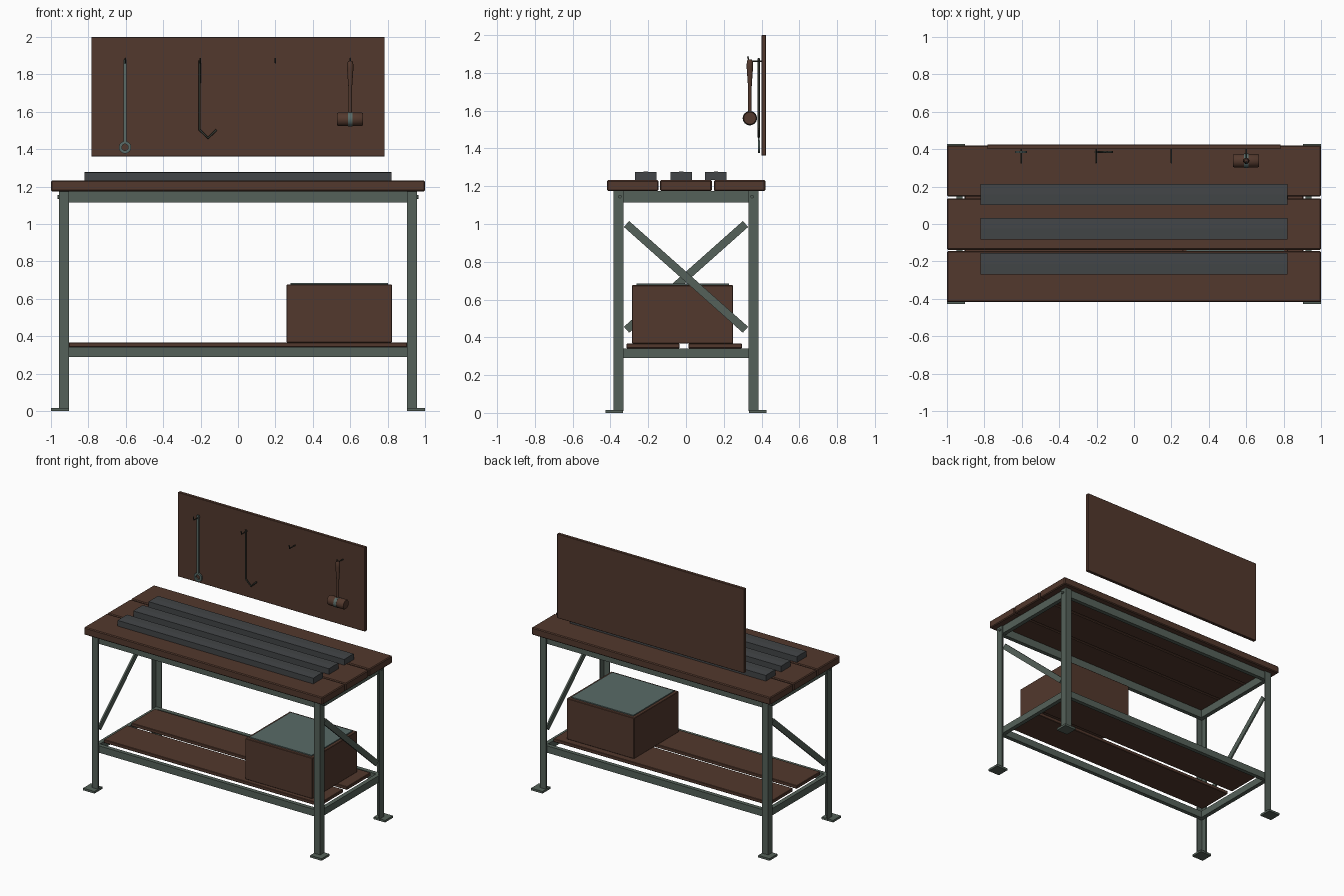
import bpy, bmesh, math
from mathutils import Vector, Matrix

old = bpy.data.objects.get("Cube")
if old:
    bpy.data.objects.remove(old, do_unlink=True)


def material(name, r, g, b):
    m = bpy.data.materials.new(name)
    m.use_nodes = True
    m.diffuse_color = (r, g, b, 1)
    m.node_tree.nodes["Principled BSDF"].inputs["Base Color"].default_value = (r, g, b, 1)
    return m


WOOD = material("wood", 0.085, 0.04, 0.026)
FRAME = material("green_steel", 0.09, 0.12, 0.10)
DARK = material("dark_steel", 0.055, 0.06, 0.063)
TOOL = material("tool_steel", 0.10, 0.145, 0.135)
HOOK = material("hook_steel", 0.04, 0.045, 0.035)


def finish(name, bm, mat, smooth=False):
    bmesh.ops.recalc_face_normals(bm, faces=bm.faces)
    me = bpy.data.meshes.new(name)
    bm.to_mesh(me)
    bm.free()
    ob = bpy.data.objects.new(name, me)
    bpy.context.collection.objects.link(ob)
    me.materials.append(mat)
    if smooth:
        bpy.ops.object.select_all(action='DESELECT')
        ob.select_set(True)
        bpy.context.view_layer.objects.active = ob
        bpy.ops.object.shade_smooth_by_angle(angle=math.radians(40))
    return ob


def box(name, xs, ys, zs, mat, bevel=0):
    """Box between pairs of limits on each axis."""
    bm = bmesh.new()
    bmesh.ops.create_cube(bm, size=1)
    lims = (xs, ys, zs)
    for v in bm.verts:
        v.co = [(a + b) / 2 + c * (b - a) for (a, b), c in zip(lims, v.co)]
    ob = finish(name, bm, mat)
    if bevel:
        mod = ob.modifiers.new("edge", 'BEVEL')
        mod.width, mod.segments = bevel, 1
    return ob


def prism(name, profile, offset, mat):
    """Extrude a closed profile along an offset."""
    bm = bmesh.new()
    face = bm.faces.new([bm.verts.new(p) for p in profile])
    res = bmesh.ops.extrude_face_region(bm, geom=[face])
    moved = [g for g in res["geom"] if isinstance(g, bmesh.types.BMVert)]
    bmesh.ops.translate(bm, verts=moved, vec=offset)
    return finish(name, bm, mat)


def lathe(name, origin, axis, profile, mat, sides=20):
    """Revolve (radius, height) points about an axis."""
    bm = bmesh.new()
    vs = [bm.verts.new((r, 0, h)) for r, h in profile]
    edges = [bm.edges.new(p) for p in zip(vs, vs[1:])]
    bmesh.ops.spin(bm, geom=vs + edges, axis=(0, 0, 1), cent=(0, 0, 0),
                   angle=math.tau, steps=sides)
    bmesh.ops.remove_doubles(bm, verts=bm.verts, dist=1e-5)
    turn = Vector((0, 0, 1)).rotation_difference(Vector(axis)).to_matrix().to_4x4()
    bm.transform(Matrix.Translation(origin) @ turn)
    return finish(name, bm, mat, True)


def rod(name, points, radius, mat):
    """Round bar following a bent path."""
    cu = bpy.data.curves.new(name, 'CURVE')
    cu.dimensions = '3D'
    cu.bevel_depth, cu.bevel_resolution, cu.use_fill_caps = radius, 2, True
    sp = cu.splines.new('POLY')
    sp.points.add(len(points) - 1)
    for p, co in zip(sp.points, points):
        p.co = (*co, 1)
    cu.materials.append(mat)
    ob = bpy.data.objects.new(name, cu)
    bpy.context.collection.objects.link(ob)


def span(sign, a, b):
    return sorted((sign * a, sign * b))


# Angle-iron legs, foot plates and frame bolts
LX, LY, W, T = 0.957, 0.383, 0.053, 0.01
for sx, ex in ((1, "left"), (-1, "right")):
    for sy, ey in ((-1, "front"), (1, "back")):
        tag = f"{ey}_{ex}"
        corner = [(0, 0), (W, 0), (W, T), (T, T), (T, W), (0, W)]
        prism("leg_" + tag, [(sx * (LX - a), sy * (LY - b), 0.01) for a, b in corner],
              (0, 0, 1.165), FRAME)
        box("foot_" + tag, span(sx, 0.904, 1.0), span(sy, 0.333, 0.427), (0, 0.016), FRAME)
        lathe("bolt_" + tag, (sx * LX, sy * 0.35, 1.145), (sx, 0, 0),
              [(0, 0), (0.01, 0), (0.01, 0.009), (0, 0.009)], FRAME, 6)

# Upper and lower frame rails
for level, zs in (("upper", (1.115, 1.175)), ("lower", (0.29, 0.342))):
    for s, ends in ((-1, ("front", "right")), (1, ("back", "left"))):
        box(f"{level}_rail_{ends[0]}", (-0.947, 0.947), span(s, 0.343, 0.374), zs, FRAME)
        box(f"{level}_rail_{ends[1]}", span(s, 0.916, 0.948), (-0.373, 0.373), zs, FRAME)

# Diagonal end braces, sloping opposite ways
for s, end in ((1, "left"), (-1, "right")):
    top, low = Vector((0, -0.315 * s, 1.0)), Vector((0, 0.315 * s, 0.44))
    run = (low - top).normalized()
    side = Vector((0, -run.z, run.y)) * 0.021
    quad = [top + side, low + side, low - side, top - side]
    prism("brace_" + end, [p + Vector((s * 0.938, 0, 0)) for p in quad],
          (s * 0.012, 0, 0), FRAME)

# Worktop planks and dark slats on top
for i, ys in enumerate(((-0.418, -0.145), (-0.138, 0.137), (0.147, 0.42))):
    box(f"worktop_plank_{i + 1}", (-1, 1), ys, (1.175, 1.232), WOOD, 0.006)
for i, y in enumerate((-0.213, -0.025, 0.158)):
    section = [(-0.057, 1.232), (0.057, 1.232), (0.057, 1.275), (0, 1.277), (-0.057, 1.275)]
    prism(f"worktop_slat_{i + 1}", [(-0.82, y + a, z) for a, z in section],
          (1.64, 0, 0), DARK)

# Lower shelf and storage crate
for i, ys in enumerate(((-0.315, -0.034), (0.013, 0.296))):
    box(f"shelf_plank_{i + 1}", (-0.905, 0.905), ys, (0.342, 0.367), WOOD, 0.003)
box("crate", (0.26, 0.824), (-0.285, 0.25), (0.367, 0.676), WOOD, 0.003)
box("crate_lid", (0.282, 0.802), (-0.263, 0.228), (0.67, 0.684), TOOL)

# Tool board with four hooks
box("tool_board", (-0.784, 0.784), (0.4, 0.424), (1.362, 2.0), WOOD, 0.002)
for i, x in enumerate((-0.603, -0.203, 0.2, 0.6)):
    rod(f"hook_{i + 1}", [(x, 0.405, 1.862), (x, 0.333, 1.862), (x, 0.327, 1.888)],
        0.004, HOOK)

# Ring spanner
box("spanner_shaft", (-0.612, -0.596), (0.38, 0.39), (1.436, 1.88), TOOL)
lathe("spanner_ring", (-0.604, 0.38, 1.41), (0, 1, 0),
      [(0.017, 0), (0.033, 0), (0.033, 0.011), (0.017, 0.011), (0.017, 0)], TOOL, 24)

# Bent pick bar
rod("bent_bar", [(-0.205, 0.385, 1.875), (-0.205, 0.385, 1.503),
                 (-0.16, 0.385, 1.46), (-0.115, 0.385, 1.503)], 0.006, HOOK)

# Mallet with a steel band around its head
MY = 0.338
lathe("mallet_head", (0.53, MY, 1.56), (1, 0, 0),
      [(0, 0), (0.032, 0), (0.036, 0.006), (0.036, 0.132), (0.032, 0.138), (0, 0.138)], WOOD, 24)
lathe("mallet_band", (0.588, MY, 1.56), (1, 0, 0),
      [(0.035, 0), (0.038, 0), (0.038, 0.023), (0.035, 0.023)], TOOL, 24)
lathe("mallet_handle", (0.6, MY, 1.56), (0, 0, 1),
      [(0, 0), (0.01, 0), (0.01, 0.17), (0.017, 0.27), (0.016, 0.3), (0.01, 0.312), (0, 0.312)],
      WOOD, 16)
